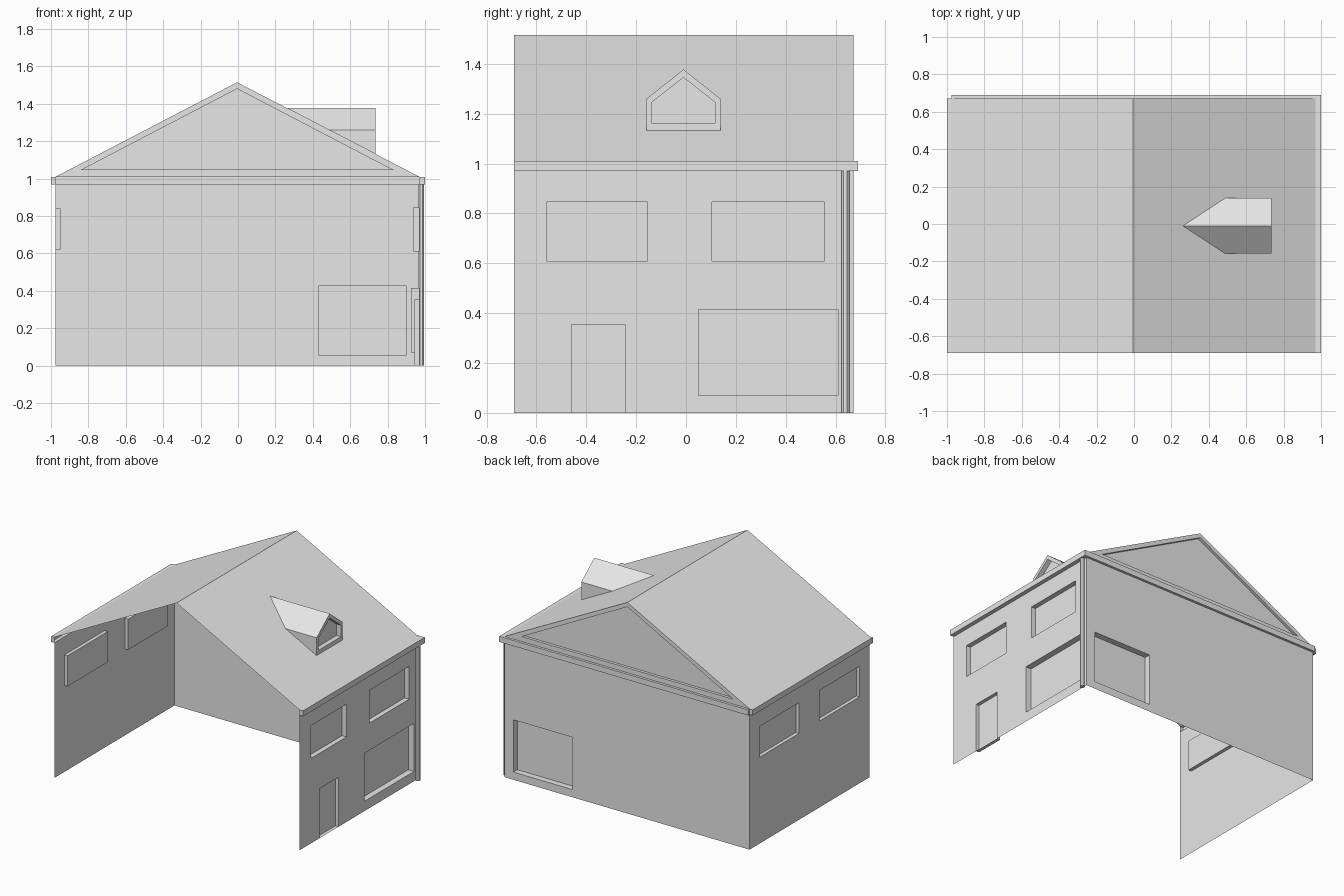
import bpy
from mathutils import Vector

cube = bpy.data.objects.get("Cube")
if cube:
    bpy.data.objects.remove(cube, do_unlink=True)

grey = bpy.data.materials.new("plain_grey")
grey.use_nodes = True
grey.diffuse_color = (0.8, 0.8, 0.8, 1)
grey.node_tree.nodes["Principled BSDF"].inputs["Base Color"].default_value = (0.8, 0.8, 0.8, 1)

LEFT, RIGHT, FRONT, BACK = -0.975, 0.97, -0.69, 0.672
EAVE, BAND, RIDGE, RIDGE_X = 1.01, 0.97, 1.515, -0.005


def make(name, faces):
    """Flat-faced object from a list of polygons given as points."""
    verts = [p for f in faces for p in f]
    polys, n = [], 0
    for f in faces:
        polys.append(range(n, n + len(f)))
        n += len(f)
    mesh = bpy.data.meshes.new(name)
    mesh.from_pydata([tuple(v) for v in verts], [], [tuple(p) for p in polys])
    mesh.materials.append(grey)
    obj = bpy.data.objects.new(name, mesh)
    bpy.context.collection.objects.link(obj)
    return obj


def rect(u0, u1, v0, v1):
    return [(u0, v0), (u1, v0), (u1, v1), (u0, v1)]


def offset_panel(outline, place, normal, depth):
    """Panel pushed along the normal, joined to its outline by side faces."""
    rim = [place(*p) for p in outline]
    moved = [p + normal * depth for p in rim]
    n = len(rim)
    # side order keeps the faces turned outward for recesses
    return [moved] + [[rim[i], rim[(i + 1) % n], moved[(i + 1) % n], moved[i]]
                      for i in range(n)]


def framed_panel(outline, inner, place, normal, depth):
    """Flat border around a recessed panel of matching shape."""
    n = len(outline)
    border = [[place(*p) for p in (outline[i], outline[(i + 1) % n],
                                   inner[(i + 1) % n], inner[i])] for i in range(n)]
    return border + offset_panel(inner, place, normal, depth)


def wall(name, u0, u1, place, normal, openings):
    """Wall sheet with rectangular openings (u0, u1, v0, v1, depth)."""
    us = sorted({u0, u1} | {u for o in openings for u in o[:2] if u0 < u < u1})
    vs = sorted({0, BAND} | {v for o in openings for v in o[2:4]})
    faces = []
    for a, b in zip(us, us[1:]):
        for c, d in zip(vs, vs[1:]):
            u, v = (a + b) / 2, (c + d) / 2
            if not any(o[0] < u < o[1] and o[2] < v < o[3] for o in openings):
                faces.append([place(*p) for p in rect(a, b, c, d)])
    for o in openings:
        faces += offset_panel(rect(*o[:4]), place, normal, o[4])
    return make(name, faces)


# Side walls with recessed windows, door and projecting eave bands
wall("right_wall", FRONT, BACK, lambda u, v: Vector((RIGHT, u, v)), Vector((1, 0, 0)), [
    (-0.56, -0.155, 0.61, 0.845, -0.035),
    (0.105, 0.555, 0.61, 0.845, -0.035),
    (0.05, 0.61, 0.07, 0.415, -0.045),
    (-0.46, -0.245, 0, 0.355, -0.025),
    (FRONT, 0.69, BAND, EAVE, 0.03)])
wall("left_wall", -BACK, -FRONT, lambda u, v: Vector((LEFT, -u, v)), Vector((-1, 0, 0)), [
    (-0.56, -0.11, 0.62, 0.84, -0.025),
    (0.12, 0.575, 0.62, 0.84, -0.025),
    (-BACK, -FRONT, BAND, EAVE, 0.025)])


# Back wall with wide opening, band and gable
def on_back(u, v):
    return Vector((-u, BACK, v))


back = Vector((0, 1, 0))
wall("back_wall", -RIGHT, -LEFT, on_back, back, [
    (-0.9, -0.43, 0.055, 0.43, -0.045),
    (-1, -LEFT, BAND, EAVE, 0.018)])
make("back_gable", framed_panel(
    [(-RIGHT, EAVE), (-LEFT, EAVE), (-RIDGE_X, RIDGE)],
    [(-0.835, 1.045), (0.845, 1.045), (-RIDGE_X, 1.483)], on_back, back, -0.02))

# Roof slopes
for name, x in (("right_roof", RIGHT), ("left_roof", LEFT)):
    quad = [Vector((x, FRONT, EAVE)), Vector((x, BACK, EAVE)),
            Vector((RIDGE_X, BACK, RIDGE)), Vector((RIDGE_X, FRONT, RIDGE))]
    make(name, [quad if x > 0 else quad[::-1]])

# Dormer: framed window front, cheeks and small gable roof running into the slope
DX, Y0, Y1, YM = 0.735, -0.158, 0.138, -0.01
outer = [(Y0, 1.132), (Y1, 1.132), (Y1, 1.26), (YM, 1.377), (Y0, 1.26)]
inner = [(-0.138, 1.162), (0.117, 1.162), (0.117, 1.245), (YM, 1.345), (-0.138, 1.245)]
dormer = framed_panel(outer, inner, lambda u, v: Vector((DX, u, v)), Vector((1, 0, 0)), -0.035)


def on_slope(y, z):
    t = (RIDGE - z) / (RIDGE - EAVE)
    return Vector((RIDGE_X + (RIGHT - RIDGE_X) * t, y, z))


for i in range(1, 5):
    (ya, za), (yb, zb) = outer[i], outer[(i + 1) % 5]
    dormer.append([Vector((DX, yb, zb)), Vector((DX, ya, za)),
                   on_slope(ya, za), on_slope(yb, zb)])
make("dormer", dormer)

# Drainpipe at the back right corner
bpy.ops.mesh.primitive_cylinder_add(vertices=8, radius=0.017, depth=BAND,
                                    location=(0.98, 0.639, BAND / 2),
                                    rotation=(0, 0, 0.3927))
pipe = bpy.context.object
pipe.name = "drainpipe"
pipe.data.materials.append(grey)
